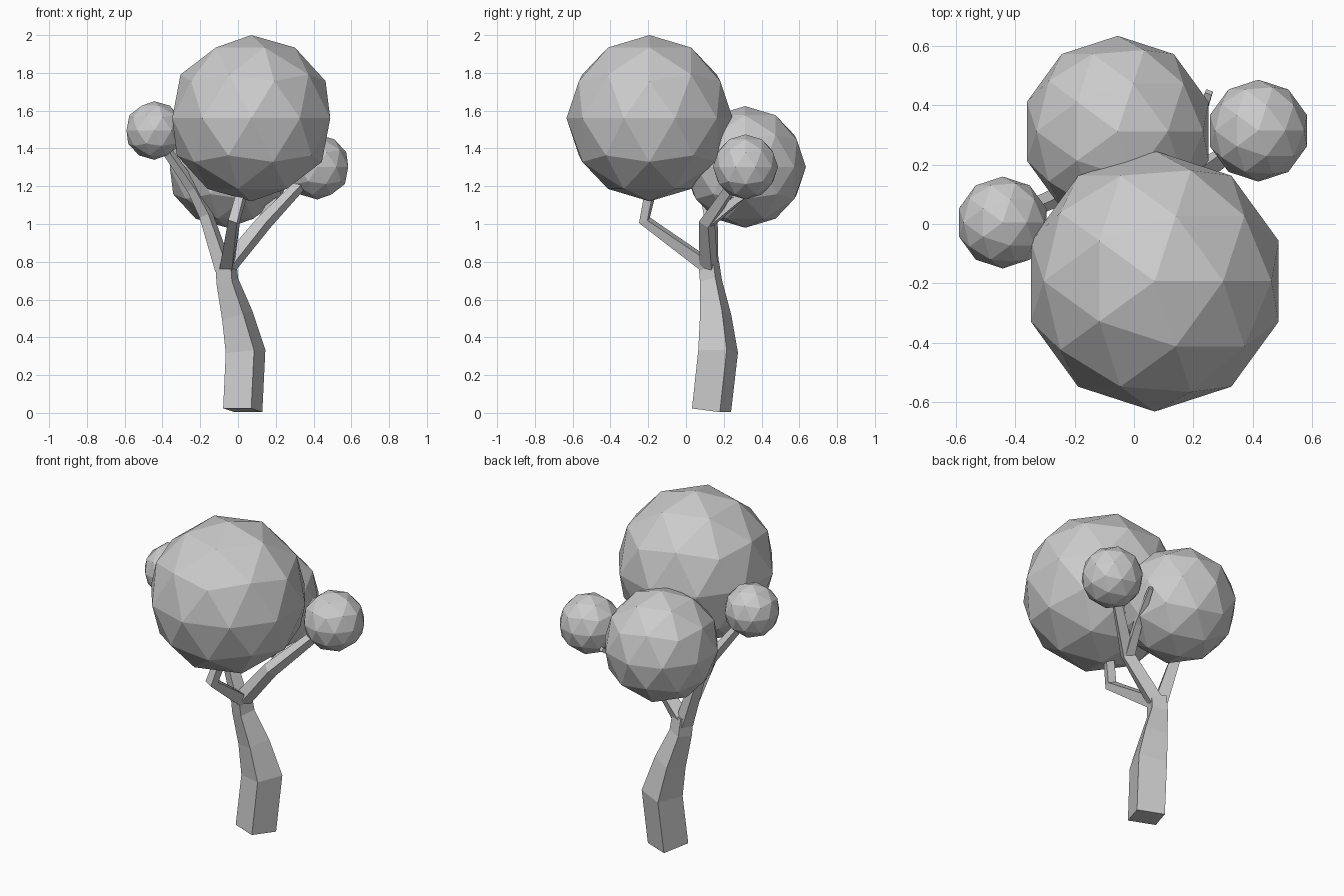
import bpy, bmesh
from mathutils import Vector

if "Cube" in bpy.data.objects:
    bpy.data.objects.remove(bpy.data.objects["Cube"])


def limb(name, path, side=(0.93, -0.37, 0)):
    """Square tapered tube along (x, y, z, half_width) points."""
    pts = [Vector(p[:3]) for p in path]
    bm = bmesh.new()
    rings = []
    for i, p in enumerate(pts):
        t = Vector((0, 0, 0))
        if i > 0:
            t += (p - pts[i - 1]).normalized()
        if i < len(pts) - 1:
            t += (pts[i + 1] - p).normalized()
        t.normalize()
        u = Vector(side)
        u = (u - t * u.dot(t)).normalized()
        v = t.cross(u)
        h = path[i][3]
        rings.append([bm.verts.new(p + u * a * h + v * b * h)
                      for a, b in ((1, -1), (1, 1), (-1, 1), (-1, -1))])
    for r, s in zip(rings, rings[1:]):
        for k in range(4):
            n = (k + 1) % 4
            bm.faces.new((r[k], r[n], s[n], s[k]))
    bm.faces.new(rings[0][::-1])
    bm.faces.new(rings[-1])
    me = bpy.data.meshes.new(name)
    bm.to_mesh(me)
    bm.free()
    ob = bpy.data.objects.new(name, me)
    bpy.context.collection.objects.link(ob)


def foliage(name, centre, radius):
    bpy.ops.mesh.primitive_ico_sphere_add(subdivisions=2, radius=radius,
                                          location=centre)
    bpy.context.object.name = name


# Bent trunk
limb("trunk", [(0.025, 0.135, 0.014, 0.08), (0.04, 0.17, 0.325, 0.081),
               (-0.005, 0.157, 0.52, 0.063), (-0.057, 0.132, 0.7, 0.045),
               (-0.063, 0.12, 0.8, 0.042)])

# Branches
limb("front_branch", [(-0.06, 0.13, 0.765, 0.034), (-0.02, -0.22, 1.02, 0.025),
                      (0.02, -0.19, 1.16, 0.023), (0.05, -0.18, 1.35, 0.02)])
limb("left_branch", [(-0.075, 0.125, 0.76, 0.036), (-0.17, 0.13, 1.05, 0.028),
                     (-0.24, 0.1, 1.19, 0.024), (-0.42, 0.02, 1.45, 0.018)])
limb("right_branch", [(-0.06, 0.12, 0.77, 0.036), (0.14, 0.11, 1.01, 0.031),
                      (0.4, 0.3, 1.28, 0.02)])
limb("bare_twig", [(0.13, 0.11, 1.0, 0.026), (0.19, 0.26, 1.12, 0.02),
                   (0.253, 0.445, 1.24, 0.012)])

# Leaf balls
foliage("top_foliage", (0.07, -0.193, 1.56), 0.44)
foliage("back_foliage", (-0.055, 0.313, 1.302), 0.322)
foliage("left_foliage", (-0.443, 0.005, 1.495), 0.155)
foliage("right_foliage", (0.42, 0.315, 1.302), 0.172)
